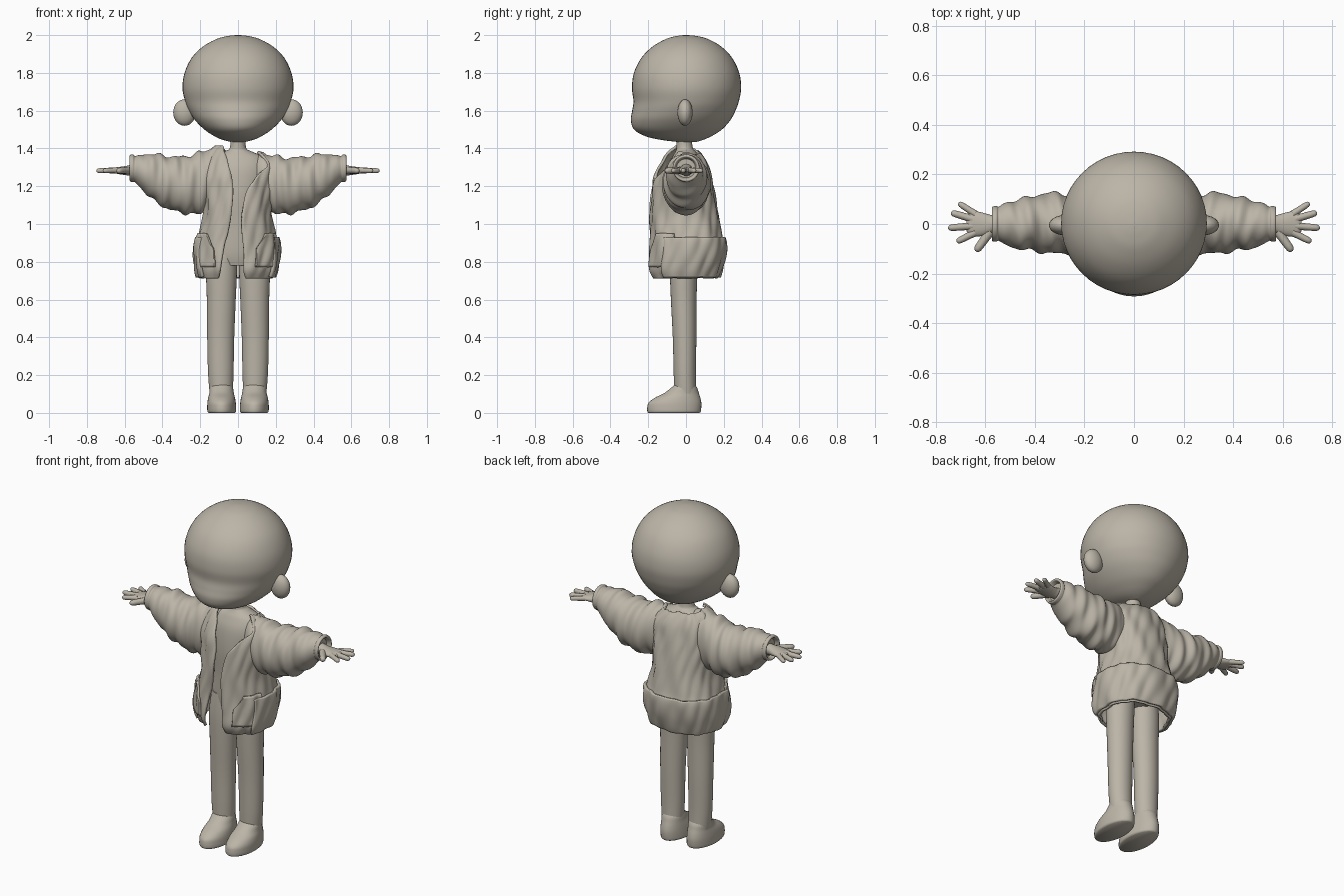
import bpy, bmesh, math
from mathutils import Vector

if "Cube" in bpy.data.objects:
    bpy.data.objects.remove(bpy.data.objects["Cube"])

clay = bpy.data.materials.new("warm grey clay")
clay.diffuse_color = (0.50, 0.46, 0.39, 1)
clay.use_nodes = True
clay.node_tree.nodes["Principled BSDF"].inputs["Base Color"].default_value = clay.diffuse_color


def finish(name, bm, angle=50):
    bmesh.ops.recalc_face_normals(bm, faces=bm.faces)
    me = bpy.data.meshes.new(name)
    bm.to_mesh(me)
    bm.free()
    me.materials.append(clay)
    ob = bpy.data.objects.new(name, me)
    bpy.context.collection.objects.link(ob)
    bpy.ops.object.select_all(action='DESELECT')
    ob.select_set(True)
    bpy.context.view_layer.objects.active = ob
    bpy.ops.object.shade_smooth_by_angle(angle=math.radians(angle))
    return ob


def smooth_rows(rows, sub):
    """Catmull-Rom interpolation through the profile rows."""
    out = []
    for i in range(len(rows) - 1):
        p0, p1, p2, p3 = (rows[max(i - 1, 0)], rows[i], rows[i + 1],
                          rows[min(i + 2, len(rows) - 1)])
        for k in range(sub):
            t = k / sub
            out.append([0.5 * (2 * b + (c - a) * t + (2 * a - 5 * b + 4 * c - d) * t * t
                               + (3 * b - a - 3 * c + d) * t ** 3)
                        for a, b, c, d in zip(p0, p1, p2, p3)])
    return out + [list(rows[-1])]


def skin_rings(bm, rings, closed=True):
    vs = [[bm.verts.new(p) for p in r] for r in rings]
    n = len(vs[0])
    for a, b in zip(vs, vs[1:]):
        for j in range(n if closed else n - 1):
            k = (j + 1) % n
            bm.faces.new((a[j], a[k], b[k], b[j]))
    if closed:
        bm.faces.new(vs[0])
        bm.faces.new(vs[-1])


def loft(name, rows, axis='z', n=32, sub=5, fold=None, mirror=1):
    """Rows are (position, u0, u1, v0, v1): elliptical sections along an axis."""
    rings = []
    for p, u0, u1, v0, v1 in smooth_rows(rows, sub):
        ring = []
        for j in range(n):
            a = 2 * math.pi * j / n
            f = 1 + (fold(p, a) if fold else 0)
            u = (u0 + u1) / 2 + (u1 - u0) / 2 * math.cos(a) * f
            v = (v0 + v1) / 2 + (v1 - v0) / 2 * math.sin(a) * f
            ring.append((mirror * u, v, p) if axis == 'z' else (mirror * p, u, v))
        rings.append(ring)
    bm = bmesh.new()
    skin_rings(bm, rings)
    return finish(name, bm)


def digit(bm, p0, p1, r0, r1):
    """Tapered rod with a rounded tip."""
    p0, p1 = Vector(p0), Vector(p1)
    q = (p1 - p0).to_track_quat('Z', 'Y')
    length = (p1 - p0).length
    rings = []
    for t, k in ((0, 1), (.35, .95), (.7, 1), (.88, .95), (.96, .7), (1, .25)):
        r = (r0 + (r1 - r0) * t) * k
        rings.append([p0 + q @ Vector((r * math.cos(a), r * math.sin(a), t * length))
                      for a in [2 * math.pi * j / 12 for j in range(12)]])
    skin_rings(bm, rings)


# Head with a fuller brow, slight dent and chin
loft("head", [
    (1.433, -.03, .03, -.03, .05), (1.445, -.08, .08, -.13, .09),
    (1.465, -.125, .125, -.215, .135), (1.50, -.178, .178, -.275, .19),
    (1.55, -.228, .228, -.292, .235), (1.60, -.26, .26, -.285, .262),
    (1.65, -.28, .28, -.278, .28), (1.72, -.294, .294, -.286, .292),
    (1.80, -.283, .283, -.276, .282), (1.88, -.245, .245, -.236, .244),
    (1.94, -.185, .185, -.176, .186), (1.98, -.112, .112, -.105, .115),
    (1.995, -.055, .055, -.05, .058), (2.0, -.01, .01, -.01, .01)], n=48)

# Torso and neck
loft("torso", [
    (.78, -.12, .12, -.075, .06), (.85, -.16, .16, -.09, .09),
    (1.0, -.14, .14, -.10, .10), (1.15, -.14, .14, -.11, .10),
    (1.28, -.16, .16, -.10, .09), (1.35, -.14, .14, -.075, .075),
    (1.385, -.07, .07, -.055, .05), (1.405, -.043, .043, -.05, .035),
    (1.48, -.04, .04, -.05, .03)])


# Sleeve creases run diagonally and fade toward the cuff
def crease(p, a):
    fade = max(0, min(1, (.54 - p) / .06)) * min(1, max(0, (p - .1) / .1))
    return fade * (.045 * math.sin(58 * p + 2.2 * math.sin(a) + 1.2 * math.cos(a))
                   + .03 * math.sin(95 * p - 3 * math.cos(a)))


for s, side in ((-1, "left"), (1, "right")):
    # Ears
    bm = bmesh.new()
    bmesh.ops.create_uvsphere(bm, u_segments=24, v_segments=14, radius=1)
    for v in bm.verts:
        v.co = Vector((s * (.283 + .06 * v.co.x), -.005 + .04 * v.co.y, 1.59 + .07 * v.co.z))
    finish(side + "_ear", bm)

    # Legs and shoes
    loft(side + "_leg", [
        (.06, .03, .145, -.06, .055), (.2, .024, .158, -.065, .052),
        (.4, .02, .163, -.07, .055), (.6, .012, .165, -.08, .056),
        (.75, .006, .168, -.085, .06), (.88, .01, .15, -.08, .06)], mirror=s)
    loft(side + "_shoe", [
        (0, .016, .156, -.2, .072), (.008, .01, .162, -.205, .078),
        (.03, .01, .163, -.205, .081), (.055, .012, .162, -.197, .081),
        (.08, .016, .158, -.165, .076), (.105, .022, .152, -.115, .068),
        (.13, .026, .15, -.082, .06), (.15, .032, .145, -.06, .048)], mirror=s)

    # Baggy sleeve with a turned-in cuff
    up = .02 if s < 0 else 0
    loft(side + "_sleeve", [
        (.07, -.06, .06, 1.16, 1.365 + up * 1.6), (.13, -.10, .09, 1.10, 1.37 + up * 1.5),
        (.20, -.12, .105, 1.055, 1.36 + up), (.27, -.12, .12, 1.055, 1.35 + up * .5),
        (.34, -.118, .126, 1.07, 1.355), (.41, -.108, .112, 1.10, 1.367),
        (.47, -.10, .098, 1.145, 1.37), (.52, -.082, .085, 1.195, 1.365),
        (.545, -.068, .07, 1.22, 1.36), (.555, -.07, .072, 1.222, 1.368),
        (.57, -.07, .07, 1.225, 1.366), (.572, -.06, .06, 1.235, 1.355),
        (.55, -.05, .05, 1.245, 1.345)], axis='x', n=48, sub=8, fold=crease, mirror=s)

    # Wrist and palm
    loft(side + "_palm", [
        (.50, -.035, .04, 1.25, 1.325), (.56, -.032, .034, 1.255, 1.315),
        (.59, -.045, .04, 1.258, 1.308), (.63, -.05, .05, 1.264, 1.302),
        (.66, -.046, .05, 1.27, 1.298), (.675, -.03, .03, 1.277, 1.291)],
        axis='x', n=24, mirror=s)

    # Four fingers and a thumb
    bm = bmesh.new()
    for x0, y0, x1, y1, r in ((.64, .04, .708, .085, .0135), (.65, .02, .738, .046, .015),
                              (.65, -.008, .75, -.016, .015), (.64, -.034, .715, -.072, .0145),
                              (.58, -.03, .638, -.11, .018)):
        digit(bm, (s * x0, y0, 1.284), (s * x1, y1, 1.282), r * 1.1, r * .85)
    finish(side + "_fingers", bm)

# Jacket rows: z, left, right, front, back, left flap edge, right flap edge
JACKET = smooth_rows([
    (.715, -.195, .175, -.17, .155, -.10, .04), (.76, -.207, .19, -.19, .17, -.09, .03),
    (.83, -.215, .20, -.187, .187, -.08, .03), (.90, -.213, .20, -.183, .192, -.07, .025),
    (.95, -.20, .19, -.183, .182, -.055, .02), (1.05, -.175, .17, -.185, .165, -.035, .02),
    (1.17, -.18, .18, -.175, .142, -.025, .045), (1.25, -.18, .18, -.165, .127, -.035, .09),
    (1.33, -.17, .185, -.13, .11, -.055, .15), (1.38, -.15, .16, -.095, .088, -.07, .135),
    (1.41, -.115, .125, -.06, .065, -.075, .105)], 5)


def cloth(name, rows, spans, offset, thick):
    """Open wrap around the body; spans gives start and end angle for a row."""
    rings = []
    for row in rows:
        z, xl, xr, yf, yb, _, _ = row
        cx, cy, rx, ry = (xl + xr) / 2, (yf + yb) / 2, (xr - xl) / 2, (yb - yf) / 2
        t0, t1 = spans(row, cx, rx)
        ring = []
        for j in range(81):
            t = t0 + (t1 - t0) * j / 80
            w = offset + .004 * math.sin(9 * t + 14 * z) + .003 * math.sin(17 * t - 30 * z)
            c, d = math.sin(t), math.cos(t)
            x = cx + (rx + w) * math.copysign(abs(c) ** .85, c)
            y = cy - (ry + w) * math.copysign(abs(d) ** .85, d)
            # One shoulder and the back neckline sit lower
            drop = max(0, z - 1.17) * (.17 * min(1, max(0, x / .15)) + .12 * max(0, -d))
            ring.append((x, y, z - drop))
        rings.append(ring)
    bm = bmesh.new()
    skin_rings(bm, rings, closed=False)
    ob = finish(name, bm)
    mod = ob.modifiers.new("thickness", 'SOLIDIFY')
    mod.thickness = thick
    mod.offset = 0


def flap_span(row, cx, rx):
    def angle(x):
        v = max(-1, min(1, (x - cx) / rx))
        return math.asin(math.copysign(abs(v) ** (1 / .85), v))
    return angle(row[6]), 2 * math.pi + angle(row[5])


cloth("jacket_body", JACKET, flap_span, 0, .014)

# Raised hem band around the back and sides
band = [r for r in JACKET if .72 < r[0] < .935]
cloth("jacket_hem_band", band, lambda r, cx, rx: (1.0, 2 * math.pi - 1.0), .012, .02)

# Front patch pockets with tops slanting up to the sides
cloth("right_pocket", [r for r in JACKET if .76 < r[0] < .96],
      lambda r, cx, rx: (.42 + max(0, r[0] - .87) * 4, 1.3), .012, .014)
cloth("left_pocket", [r for r in JACKET if .76 < r[0] < .96],
      lambda r, cx, rx: (2 * math.pi - 1.3, 2 * math.pi - .5 - max(0, r[0] - .87) * 4), .012, .014)
